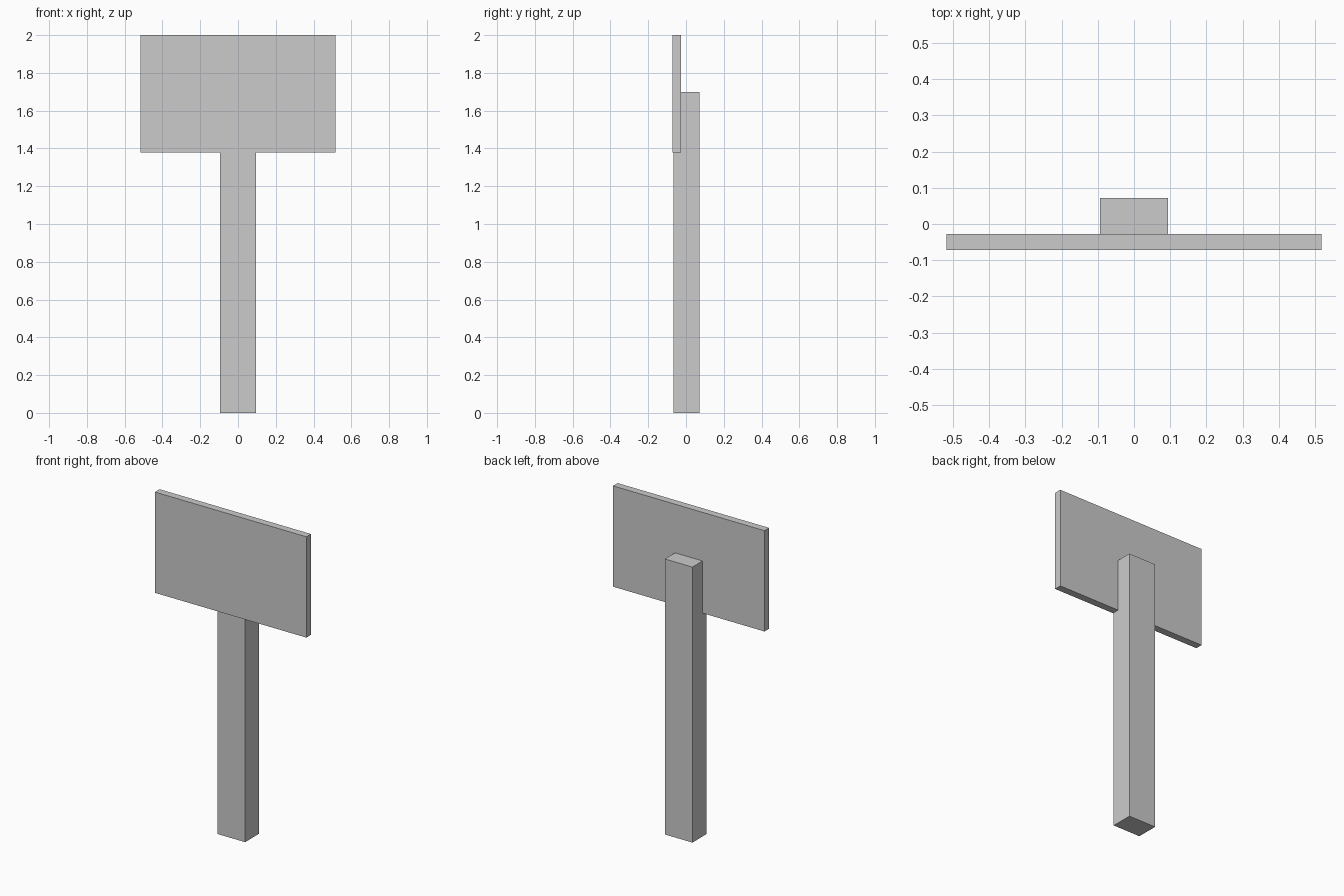
import bpy

if "Cube" in bpy.data.objects:
    bpy.data.objects.remove(bpy.data.objects["Cube"])


def box(name, lo, hi):
    """Add a box spanning the two opposite corners."""
    centre = [(a + b) / 2 for a, b in zip(lo, hi)]
    bpy.ops.mesh.primitive_cube_add(size=1, location=centre)
    ob = bpy.context.object
    ob.name = name
    ob.scale = [b - a for a, b in zip(lo, hi)]
    bpy.ops.object.transform_apply(location=False, rotation=False, scale=True)
    return ob


# Upright post, let into the back of the panel
box("post", (-0.094, -0.065, 0), (0.094, 0.072, 1.70))

# Flat sign panel on the front
box("sign_panel", (-0.517, -0.072, 1.378), (0.517, -0.027, 2.0))
